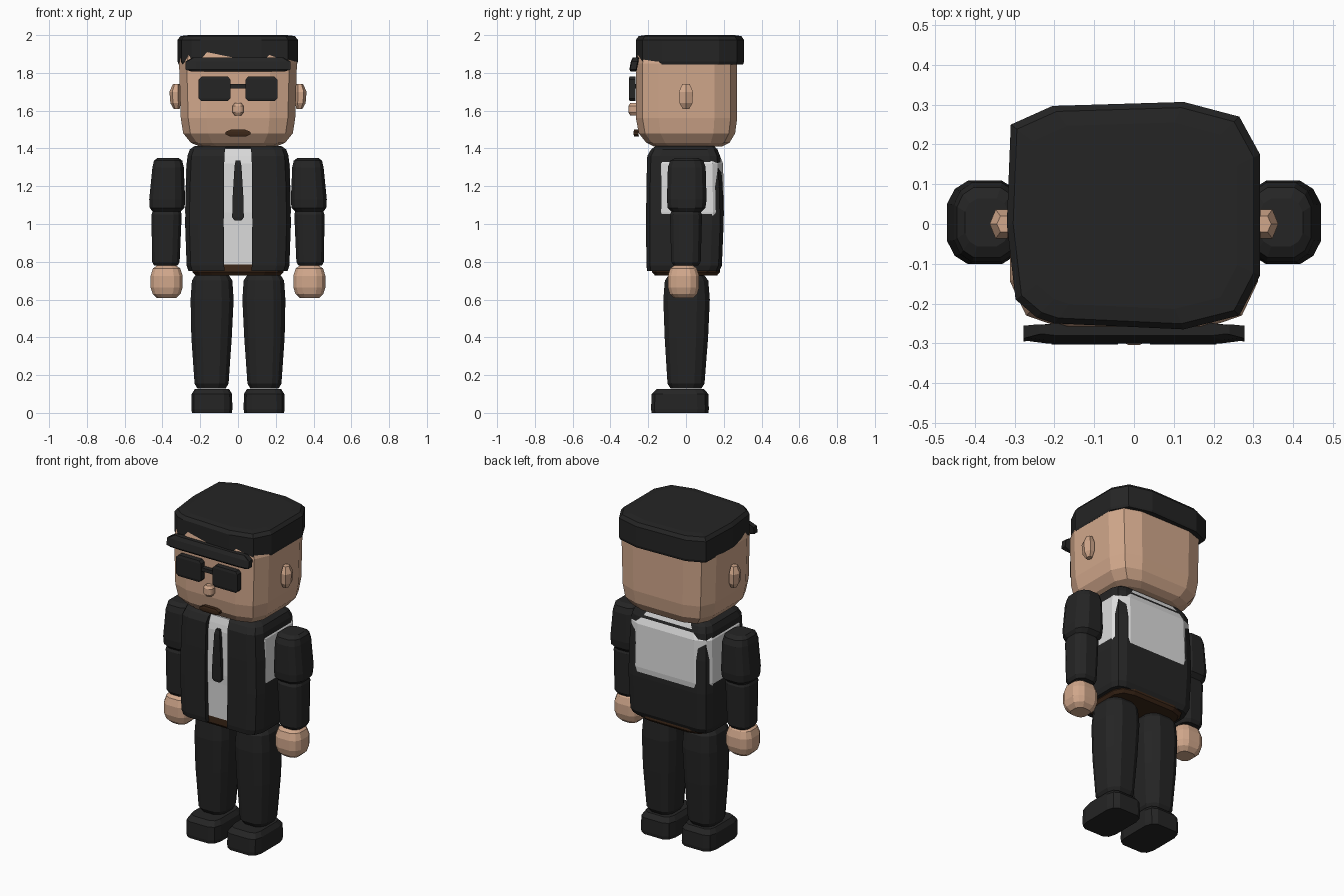
import bpy, bmesh


def material(name, rgb):
    m = bpy.data.materials.new(name)
    m.diffuse_color = (*rgb, 1)
    return m


BLACK = material("black cloth", (0.018, 0.018, 0.018))
SKIN = material("skin", (0.64, 0.39, 0.26))
WHITE = material("white shirt", (0.72, 0.72, 0.72))
BROWN = material("dark brown", (0.045, 0.02, 0.009))


def rounded(a, b, c):
    """Unit rounded square: three points per corner."""
    q = [(1, a), (b, c), (a, 1)]
    return (q + [(-x, y) for x, y in q[::-1]] + [(-x, -y) for x, y in q]
            + [(x, -y) for x, y in q[::-1]])


def loft(name, mat, outline, sections):
    """Stack scaled outlines; each section is (z, centre x, centre y, half x, half y)."""
    bm = bmesh.new()
    rings = [[bm.verts.new((cx + x * hx, cy + y * hy, z)) for x, y in outline]
             for z, cx, cy, hx, hy in sections]
    n = len(outline)
    for lo, hi in zip(rings, rings[1:]):
        for i in range(n):
            j = (i + 1) % n
            bm.faces.new((lo[i], lo[j], hi[j], hi[i]))
    bm.faces.new(rings[0][::-1])
    bm.faces.new(rings[-1])
    bmesh.ops.recalc_face_normals(bm, faces=bm.faces)
    me = bpy.data.meshes.new(name)
    bm.to_mesh(me)
    bm.free()
    me.materials.append(mat)
    ob = bpy.data.objects.new(name, me)
    bpy.context.collection.objects.link(ob)
    return ob


def pair(name, mat, outline, sections):
    for side, s in (("right", 1), ("left", -1)):
        loft(f"{side}_{name}", mat, outline,
             [(z, s * cx, cy, hx, hy) for z, cx, cy, hx, hy in sections])


BOXY = rounded(0.6, 0.88, 0.88)
ROUND = rounded(0.45, 0.8, 0.8)
HEX = [(1, 0), (0.5, 1), (-0.5, 1), (-1, 0), (-0.5, -1), (0.5, -1)]
SQUARE = [(1, 1), (-1, 1), (-1, -1), (1, -1)]

# Head and facial features
loft("head", SKIN, rounded(0.55, 0.87, 0.87), [
    (1.41, 0, 0.01, 0.20, 0.18), (1.43, 0, 0.01, 0.25, 0.22),
    (1.48, 0, 0.005, 0.29, 0.255), (1.56, 0, 0.003, 0.303, 0.268),
    (1.85, 0, 0.003, 0.312, 0.268), (1.94, 0, 0.005, 0.29, 0.25)])
pair("ear", SKIN, HEX, [(1.61, 0.325, 0, 0.016, 0.018), (1.64, 0.33, 0, 0.028, 0.034),
                        (1.70, 0.333, 0, 0.03, 0.037), (1.74, 0.327, 0, 0.018, 0.02)])
loft("nose", SKIN, ROUND, [(1.575, 0, -0.275, 0.018, 0.02), (1.59, 0, -0.278, 0.029, 0.027),
                           (1.625, 0, -0.278, 0.029, 0.027), (1.64, 0, -0.275, 0.018, 0.02)])
loft("mouth", BROWN, SQUARE, [(1.464, 0, -0.262, 0.045, 0.013), (1.475, 0, -0.265, 0.065, 0.013),
                              (1.488, 0, -0.265, 0.065, 0.013), (1.499, 0, -0.262, 0.04, 0.013)])

# Sunglasses
pair("lens", BLACK, SQUARE, [(1.65, 0.124, -0.283, 0.07, 0.016), (1.665, 0.124, -0.285, 0.084, 0.018),
                             (1.765, 0.124, -0.285, 0.084, 0.018), (1.78, 0.124, -0.283, 0.07, 0.016)])
loft("glasses_bridge", BLACK, SQUARE, [(1.718, 0, -0.28, 0.05, 0.014), (1.74, 0, -0.28, 0.05, 0.014)])

# Hat crown and brim
CROWN = [(-0.31, 0.23), (-0.205, 0.277), (0.125, 0.287), (0.265, 0.25), (0.317, 0.155),
         (0.317, -0.15), (0.265, -0.25), (0.125, -0.285), (-0.2, -0.27), (-0.245, -0.255),
         (-0.298, -0.21), (-0.32, -0.02)]
loft("hat_crown", BLACK, CROWN, [(1.845, 0, 0.02, 0.985, 0.985), (1.86, 0, 0.02, 1, 1),
                                 (1.975, 0, 0.02, 1, 1), (1.995, 0, 0.02, 0.95, 0.95),
                                 (2.0, 0, 0.02, 0.82, 0.82)])
loft("hat_brim", BLACK, rounded(0.8, 0.97, 0.7), [
    (1.808, 0, -0.279, 0.25, 0.014), (1.818, 0, -0.28, 0.278, 0.02),
    (1.86, 0, -0.272, 0.278, 0.02), (1.882, 0, -0.265, 0.24, 0.016)])

# Shirt, swelling slightly through the jacket at the back and sides
loft("shirt", WHITE, rounded(0.7, 0.93, 0.85), [
    (0.785, 0, -0.005, 0.24, 0.175), (1.0, 0, 0.005, 0.27, 0.19),
    (1.06, 0, 0.007, 0.28, 0.195), (1.32, 0, 0.006, 0.274, 0.19),
    (1.36, 0, 0.002, 0.25, 0.178), (1.40, 0, 0, 0.2, 0.165)])

# Open-fronted jacket
half = [(0.27, -0.8), (0.27, -1), (0.75, -1), (0.92, -0.9), (1, -0.65), (1, 0.7), (0.94, 0.91), (0.78, 1)]
inner = [(-0.27, -0.8), (-0.78, -0.8), (-0.78, 0.8), (0.78, 0.8), (0.78, -0.8)]
JACKET = half + [(-x, y) for x, y in half[:0:-1]] + inner
loft("jacket", BLACK, JACKET, [
    (0.75, 0, -0.015, 0.262, 0.19), (0.78, 0, -0.01, 0.272, 0.2),
    (1.0, 0, -0.006, 0.28, 0.205), (1.2, 0, -0.008, 0.276, 0.202),
    (1.36, 0, -0.012, 0.268, 0.193), (1.395, 0, -0.01, 0.255, 0.175),
    (1.412, 0, -0.005, 0.23, 0.155)])

# Tie and waist
loft("tie", BLACK, SQUARE, [(1.018, 0, -0.193, 0.018, 0.012), (1.035, 0, -0.195, 0.031, 0.013),
                            (1.15, 0, -0.195, 0.028, 0.013), (1.31, 0, -0.192, 0.018, 0.012),
                            (1.335, 0, -0.188, 0.012, 0.011)])
loft("waist", BROWN, BOXY, [(0.728, 0, 0, 0.225, 0.165), (0.745, 0, 0, 0.24, 0.18),
                            (0.80, 0, -0.002, 0.24, 0.178)])

# Arms
pair("upper_arm", BLACK, ROUND, [
    (1.06, 0.378, 0.003, 0.07, 0.075), (1.085, 0.375, 0.003, 0.092, 0.1),
    (1.13, 0.375, 0.004, 0.095, 0.105), (1.30, 0.37, 0.004, 0.083, 0.1),
    (1.335, 0.37, 0.004, 0.075, 0.088), (1.35, 0.37, 0.004, 0.055, 0.06)])
pair("forearm", BLACK, ROUND, [
    (0.78, 0.382, 0, 0.062, 0.065), (0.80, 0.382, 0, 0.073, 0.078),
    (1.05, 0.378, 0, 0.08, 0.085), (1.08, 0.378, 0, 0.07, 0.07)])
pair("hand", SKIN, ROUND, [
    (0.607, 0.378, -0.013, 0.05, 0.05), (0.63, 0.378, -0.013, 0.074, 0.073),
    (0.665, 0.378, -0.013, 0.085, 0.083), (0.725, 0.378, -0.013, 0.085, 0.083),
    (0.765, 0.378, -0.013, 0.072, 0.07), (0.782, 0.378, -0.012, 0.048, 0.048)])

# Legs
pair("leg", BLACK, ROUND, [
    (0.13, 0.14, 0, 0.075, 0.082), (0.155, 0.14, 0, 0.09, 0.098),
    (0.40, 0.14, 0.002, 0.107, 0.115), (0.60, 0.137, 0.003, 0.114, 0.123),
    (0.70, 0.137, 0.003, 0.107, 0.115), (0.735, 0.137, 0.002, 0.085, 0.09)])
pair("shoe", BLACK, BOXY, [
    (0.0, 0.138, -0.032, 0.106, 0.15), (0.02, 0.138, -0.032, 0.108, 0.153),
    (0.10, 0.138, -0.032, 0.107, 0.15), (0.127, 0.138, -0.03, 0.09, 0.125)])
